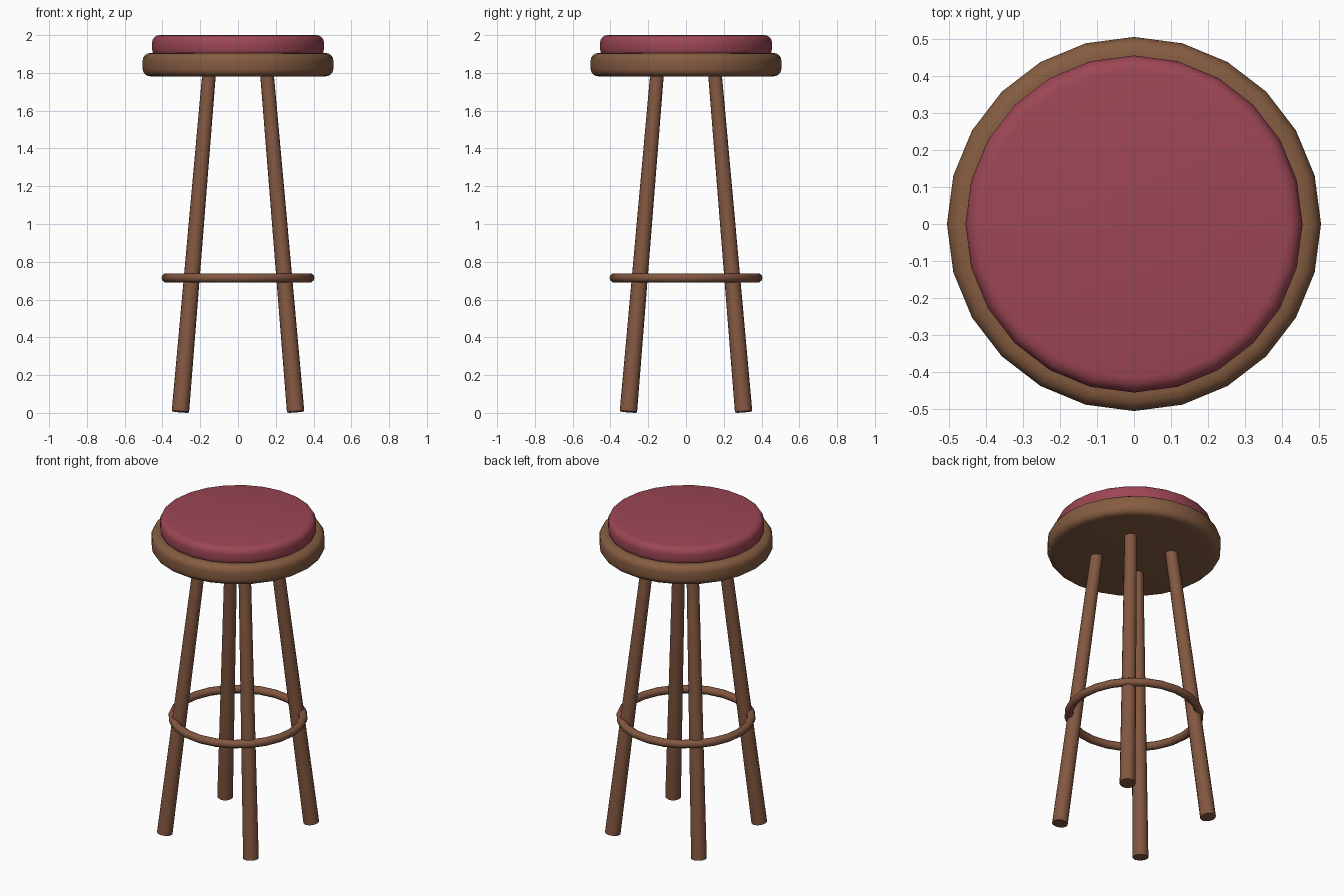
import bpy, math
from mathutils import Vector

if "Cube" in bpy.data.objects:
    bpy.data.objects.remove(bpy.data.objects["Cube"])


def material(name, rgb):
    m = bpy.data.materials.new(name)
    m.diffuse_color = (*rgb, 1)
    m.use_nodes = True
    m.node_tree.nodes["Principled BSDF"].inputs["Base Color"].default_value = m.diffuse_color
    return m


seat_wood = material("seat wood", (0.235, 0.108, 0.052))
leg_wood = material("leg wood", (0.225, 0.095, 0.052))
red_fabric = material("red fabric", (0.335, 0.062, 0.09))


def finish(name, mat, angle=40):
    o = bpy.context.object
    o.name = name
    o.data.materials.append(mat)
    bpy.ops.object.shade_smooth_by_angle(angle=math.radians(angle))
    return o


# Rounded 24-sided disc, used for the seat and its cushion
def disc(name, radius, z0, z1, bevel, mat):
    bpy.ops.mesh.primitive_cylinder_add(vertices=24, radius=radius, depth=z1 - z0,
                                        location=(0, 0, (z0 + z1) / 2))
    o = bpy.context.object
    b = o.modifiers.new("rounded rim", 'BEVEL')
    b.width, b.segments = bevel, 4
    b.limit_method, b.angle_limit = 'ANGLE', math.radians(40)
    bpy.ops.object.modifier_apply(modifier=b.name)
    finish(name, mat)


disc("seat", 0.505, 1.782, 1.905, 0.04, seat_wood)
disc("cushion", 0.455, 1.885, 2.0, 0.04, red_fabric)

# Four splayed, tapered legs
for sy, side_y in ((-1, "front"), (1, "back")):
    for sx, side_x in ((-1, "left"), (1, "right")):
        foot = Vector((sx * 0.305, sy * 0.305, 0.006))
        top = Vector((sx * 0.152, sy * 0.152, 1.81))
        axis = top - foot
        bpy.ops.mesh.primitive_cone_add(vertices=16, radius1=0.046, radius2=0.036,
                                        depth=axis.length, location=(foot + top) / 2,
                                        rotation=axis.to_track_quat('Z', 'Y').to_euler())
        finish(f"{side_y}_{side_x}_leg", leg_wood)

# Foot ring
bpy.ops.mesh.primitive_torus_add(major_segments=24, minor_segments=10, major_radius=0.38,
                                 minor_radius=0.025, location=(0, 0, 0.715))
finish("foot_ring", leg_wood, 60)
